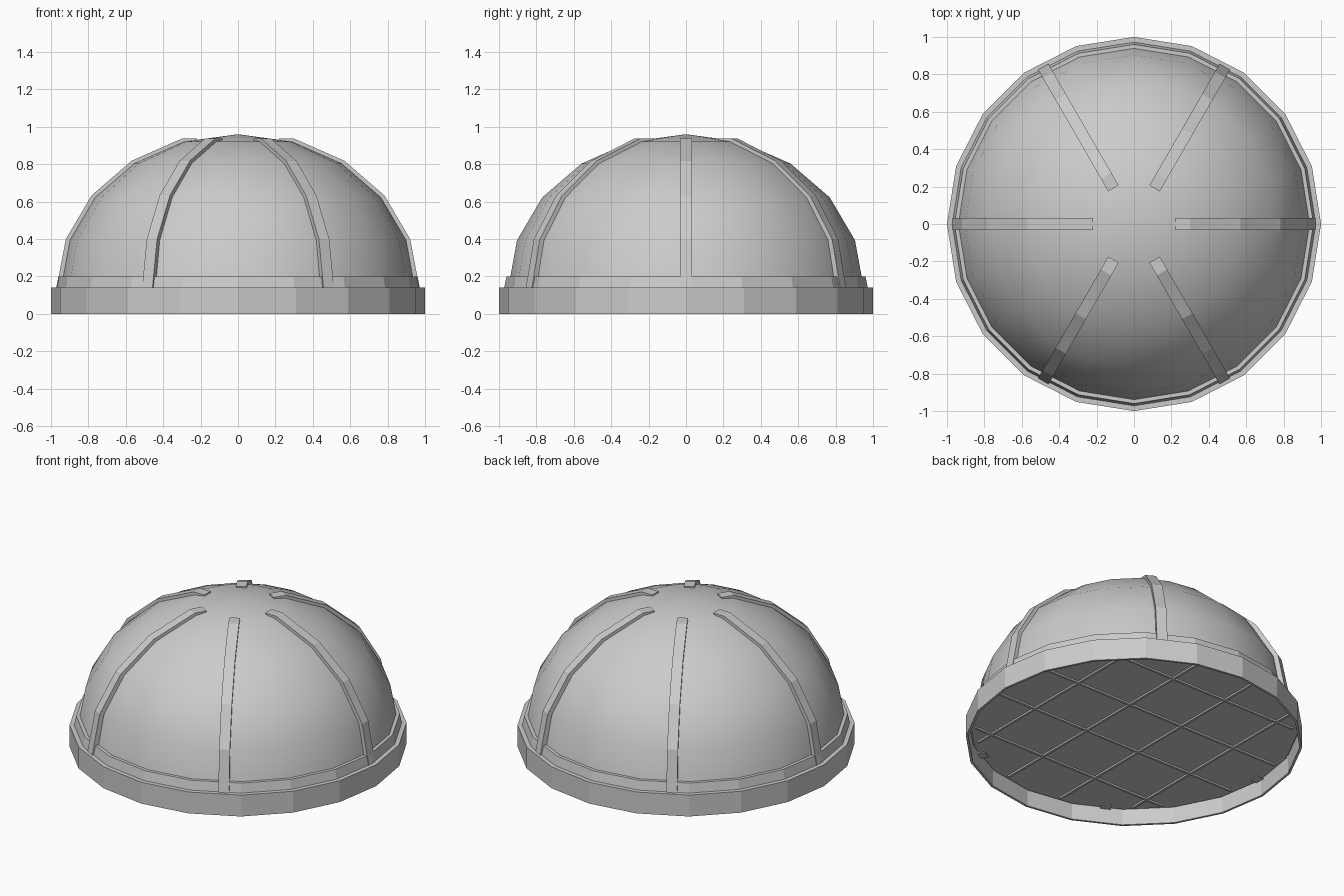
import bpy, bmesh, math
from mathutils import Matrix, Vector

if "Cube" in bpy.data.objects:
    bpy.data.objects.remove(bpy.data.objects["Cube"])

SIDES = 20
BASE_Z, RADIUS, HEIGHT = 0.14, 0.95, 0.82


def finish(bm, name, smooth=False):
    bmesh.ops.remove_doubles(bm, verts=bm.verts, dist=1e-5)
    bmesh.ops.recalc_face_normals(bm, faces=bm.faces)
    mesh = bpy.data.meshes.new(name)
    bm.to_mesh(mesh)
    bm.free()
    ob = bpy.data.objects.new(name, mesh)
    bpy.context.collection.objects.link(ob)
    if smooth:
        bpy.context.view_layer.objects.active = ob
        ob.select_set(True)
        bpy.ops.object.shade_smooth_by_angle(angle=math.radians(40))
        ob.select_set(False)
    return ob


def lathe(name, profile, smooth=False):
    bm = bmesh.new()
    vs = [bm.verts.new((r, 0, z)) for r, z in profile]
    es = [bm.edges.new(p) for p in zip(vs, vs[1:])]
    bmesh.ops.spin(bm, geom=vs + es, cent=(0, 0, 0), axis=(0, 0, 1),
                   angle=2 * math.pi, steps=SIDES, use_merge=True)
    return finish(bm, name, smooth)


def arc(offset, a):
    return ((RADIUS + offset) * math.sin(a), BASE_Z + (HEIGHT + offset) * math.cos(a))


# Smooth dome, 18 degree steps from the apex
step = math.radians(18)
lathe("dome", [arc(0, i * step) for i in range(6)], True)

# Base rim (open underneath) and sloped collar with a closed floor
lathe("base_rim", [(0.985, 0), (1, 0), (1, 0.14), (0.95, 0.14),
                   (0.95, 0.12), (0.985, 0.12), (0.985, 0)])
lathe("collar", [(0, 0.1), (0.975, 0.1), (0.972, 0.14), (0.96, 0.2), (0.93, 0.2)])

# Six ribs with flat rectangular section following the dome
outer = [(0.975, 0.095), (0.97, BASE_Z)] + [arc(0.018, i * step) for i in (4, 3, 2, 1)] + [(0.22, 0.938)]
inner = [(0.93, 0.095), (0.92, BASE_Z)] + [arc(-0.03, i * step) for i in (4, 3, 2, 1)] + [(0.22, 0.90)]
for k in range(6):
    bm = bmesh.new()
    rows = [[bm.verts.new((r, y, z)) for r, y, z in
             ((o[0], -0.032, o[1]), (o[0], 0.032, o[1]), (i[0], 0.032, i[1]), (i[0], -0.032, i[1]))]
            for o, i in zip(outer, inner)]
    for a, b in zip(rows, rows[1:]):
        for j in range(4):
            bm.faces.new((a[j], a[(j + 1) % 4], b[(j + 1) % 4], b[j]))
    bm.faces.new(rows[0])
    bm.faces.new(rows[-1])
    bm.transform(Matrix.Rotation(k * math.pi / 3, 4, 'Z'))
    finish(bm, f"rib_{k + 1}")

# Thin crossed bars under the floor
for axis in (0, 1):
    for p in (-0.6, -0.2, 0.2, 0.6):
        length = 2 * math.sqrt(0.94 ** 2 - p * p)
        bm = bmesh.new()
        bmesh.ops.create_cube(bm, size=1)
        bm.transform(Matrix.Rotation(axis * math.pi / 2, 4, 'Z')
                     @ Matrix.Translation(Vector((0, p, 0.097)))
                     @ Matrix.Diagonal((length, 0.015, 0.015, 1)))
        finish(bm, f"floor_bar_{'xy'[axis]}")
